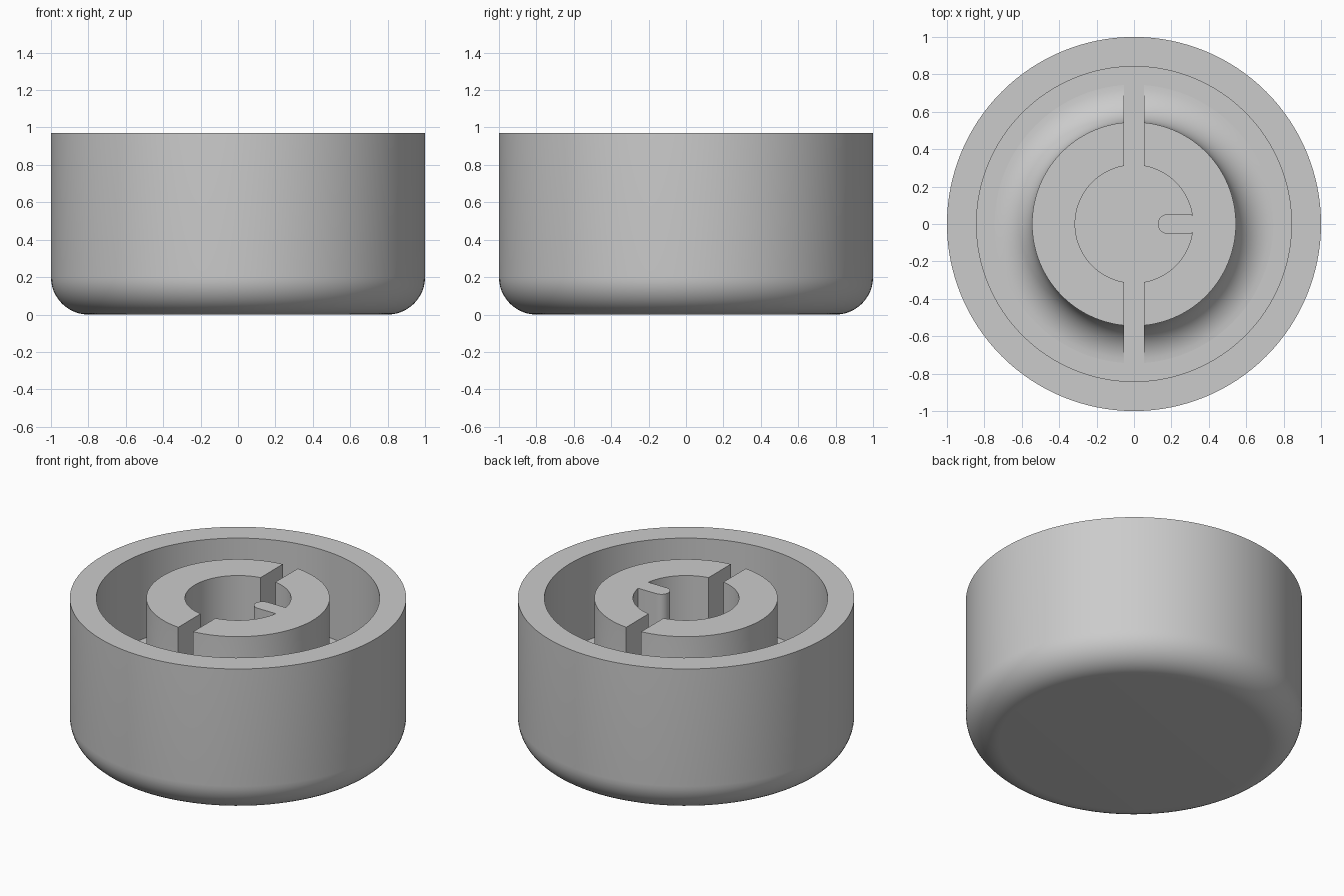
import bpy, bmesh, math

if "Cube" in bpy.data.objects:
    bpy.data.objects.remove(bpy.data.objects["Cube"])

TOP, FLOOR = 0.97, 0.41
SEG = 128

grey = bpy.data.materials.new("light grey plastic")
grey.diffuse_color = (0.6, 0.6, 0.6, 1)
grey.use_nodes = True
grey.node_tree.nodes["Principled BSDF"].inputs["Base Color"].default_value = grey.diffuse_color


def finish(name, bm):
    """Turn a bmesh into a smooth-shaded, coloured object."""
    bmesh.ops.remove_doubles(bm, verts=bm.verts, dist=1e-5)
    bmesh.ops.recalc_face_normals(bm, faces=bm.faces)
    mesh = bpy.data.meshes.new(name)
    bm.to_mesh(mesh)
    bm.free()
    obj = bpy.data.objects.new(name, mesh)
    bpy.context.collection.objects.link(obj)
    mesh.materials.append(grey)
    return obj


def smooth(obj):
    bpy.ops.object.select_all(action='DESELECT')
    obj.select_set(True)
    bpy.context.view_layer.objects.active = obj
    bpy.ops.object.shade_smooth_by_angle(angle=math.radians(30))


def lathe(name, profile, closed=False):
    """Spin an (r, z) profile around the z axis."""
    bm = bmesh.new()
    verts = [bm.verts.new((r, 0, z)) for r, z in profile]
    pairs = list(zip(verts, verts[1:]))
    if closed:
        pairs.append((verts[-1], verts[0]))
    edges = [bm.edges.new(p) for p in pairs]
    bmesh.ops.spin(bm, geom=verts + edges, cent=(0, 0, 0), axis=(0, 0, 1),
                   angle=math.tau, steps=SEG)
    return finish(name, bm)


def arc(cx, cy, r, a0, a1, n=12):
    angles = [math.radians(a0 + (a1 - a0) * i / n) for i in range(n + 1)]
    return [(cx + r * math.cos(a), cy + r * math.sin(a)) for a in angles]


# Cup with a rounded bottom edge and a flat-floored cavity
cup = lathe("cup", [(0, 0)] + arc(0.8, 0.2, 0.2, -90, 0)
            + [(1, TOP), (0.842, TOP), (0.842, FLOOR), (0, FLOOR)])
smooth(cup)

# Central boss: hollow ring with a fillet where it meets the floor
boss = lathe("boss", [(0.315, FLOOR - 0.02), (0.315, TOP), (0.545, TOP)]
             + arc(0.745, FLOOR + 0.2, 0.2, 180, 270)
             + [(0.745, FLOOR - 0.02)], closed=True)

# Slot that splits the boss from front to back
bm = bmesh.new()
bmesh.ops.create_cube(bm, size=1)
bmesh.ops.scale(bm, vec=(0.108, 2, 2), verts=bm.verts)
bmesh.ops.translate(bm, vec=(0, 0, 0.7), verts=bm.verts)
cutter = finish("slot_cutter", bm)
mod = boss.modifiers.new("slot", 'BOOLEAN')
mod.operation, mod.solver, mod.object = 'DIFFERENCE', 'EXACT', cutter
bpy.context.view_layer.objects.active = boss
bpy.ops.object.modifier_apply(modifier="slot")
bpy.data.objects.remove(cutter)
smooth(boss)

# Round-nosed key inside the bore
bm = bmesh.new()
outline = arc(0.179, 0, 0.052, 90, 270, 16) + arc(0, 0, 0.315, -9.5, 9.5, 6)
face = bm.faces.new([bm.verts.new((x, y, FLOOR - 0.02)) for x, y in outline])
ext = bmesh.ops.extrude_face_region(bm, geom=[face])
bmesh.ops.translate(bm, vec=(0, 0, TOP - FLOOR + 0.02),
                    verts=[v for v in ext["geom"] if isinstance(v, bmesh.types.BMVert)])
smooth(finish("key", bm))
